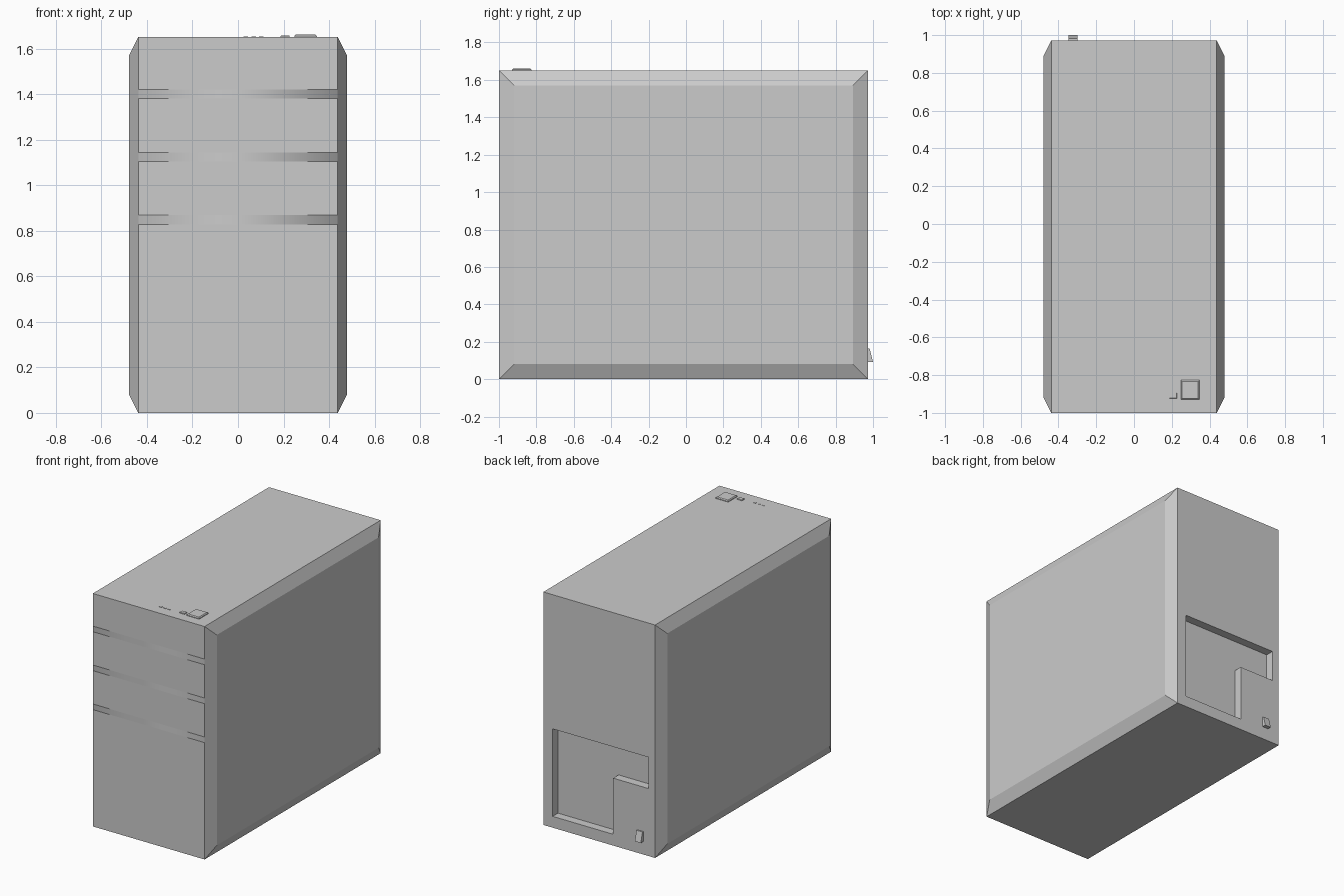
import bpy, bmesh
from mathutils import Vector

if "Cube" in bpy.data.objects:
    bpy.data.objects.remove(bpy.data.objects["Cube"])

W, PW = 0.438, 0.478            # half width of chassis / of bulging side panels
Y0, Y1, H = -1.0, 0.972, 1.651  # front, back, top


def finish(name, bm):
    bmesh.ops.recalc_face_normals(bm, faces=bm.faces[:])
    me = bpy.data.meshes.new(name)
    bm.to_mesh(me)
    bm.free()
    ob = bpy.data.objects.new(name, me)
    bpy.context.collection.objects.link(ob)
    return ob


def box_bm(x0, x1, y0, y1, z0, z1):
    bm = bmesh.new()
    bmesh.ops.create_cube(bm, size=1)
    for v in bm.verts:
        v.co = Vector((x1 if v.co.x > 0 else x0,
                       y1 if v.co.y > 0 else y0,
                       z1 if v.co.z > 0 else z0))
    return bm


def prism(name, pts, offset):
    bm = bmesh.new()
    f = bm.faces.new([bm.verts.new(p) for p in pts])
    res = bmesh.ops.extrude_face_region(bm, geom=[f], use_keep_orig=True)
    vs = [g for g in res["geom"] if isinstance(g, bmesh.types.BMVert)]
    bmesh.ops.translate(bm, verts=vs, vec=offset)
    return finish(name, bm)


# Chassis, with three soft-shaded drive bay bands flush in the front
bm = box_bm(-W, W, Y0, Y1, 0, H)
bands = [(0.828, 0.868), (1.104, 1.144), (1.38, 1.42)]
for z in [z for band in bands for z in band]:
    bmesh.ops.bisect_plane(bm, geom=bm.verts[:] + bm.edges[:] + bm.faces[:],
                           plane_co=(0, 0, z), plane_no=(0, 0, 1))
bm.normal_update()
for f in bm.faces:
    z = f.calc_center_median().z
    f.smooth = f.normal.y < 0.5 and any(a < z < b for a, b in bands)
chassis = finish("chassis", bm)

# L-shaped connector recess in the back
outline = [(0.365, 0.08), (-0.11, 0.08), (-0.11, 0.478),
           (-0.385, 0.478), (-0.385, 0.70), (0.365, 0.70)]
cutter = prism("recess_cutter", [(x, Y1 - 0.06, z) for x, z in outline], (0, 0.2, 0))
cutter.hide_render = True
cutter.hide_set(True)
cut = chassis.modifiers.new("recess", "BOOLEAN")
cut.operation, cut.object, cut.solver = "DIFFERENCE", cutter, "EXACT"

# Side panels: raised, chamfered all round
for name, s in (("left_panel", -1), ("right_panel", 1)):
    bm = bmesh.new()
    rings = []
    for x, inset in ((W, 0), (PW, 0.08)):
        a, b, c, d = Y0 + inset, Y1 - inset, inset, H - inset
        rings.append([bm.verts.new((s * x, y, z))
                      for y, z in ((a, c), (b, c), (b, d), (a, d))])
    bm.faces.new(rings[1])
    for i in range(4):
        j = (i + 1) % 4
        bm.faces.new((rings[0][i], rings[0][j], rings[1][j], rings[1][i]))
    bmesh.ops.recalc_face_normals(bm, faces=bm.faces[:])
    panel = finish(name, bm)
    if panel.data.polygons[0].normal.x * s < 0:
        panel.data.flip_normals()

# Power and reset buttons with softened top edges
for name, dims, bev in (("power_button", (0.248, 0.346, -0.929, -0.827, H - 0.002, 1.662), 0.006),
                        ("reset_button", (0.187, 0.227, -0.924, -0.894, H - 0.002, 1.657), 0.002)):
    bm = box_bm(*dims)
    top = [e for e in bm.edges if all(v.co.z > H for v in e.verts)]
    bmesh.ops.bevel(bm, geom=top, offset=bev, segments=1, affect="EDGES")
    finish(name, bm)

# Indicator lights
for i in range(3):
    x = 0.035 + i * 0.034
    finish(f"indicator_light_{i + 1}",
           box_bm(x - 0.01, x + 0.01, -0.922, -0.912, H - 0.002, H + 0.002))

# Wedge-shaped lock loop on the back
prism("lock_loop", [(-0.346, y, z) for y, z in
                    ((Y1 - 0.002, 0.092), (1.0, 0.092), (0.982, 0.163), (Y1 - 0.002, 0.163))],
      (0.047, 0, 0))
